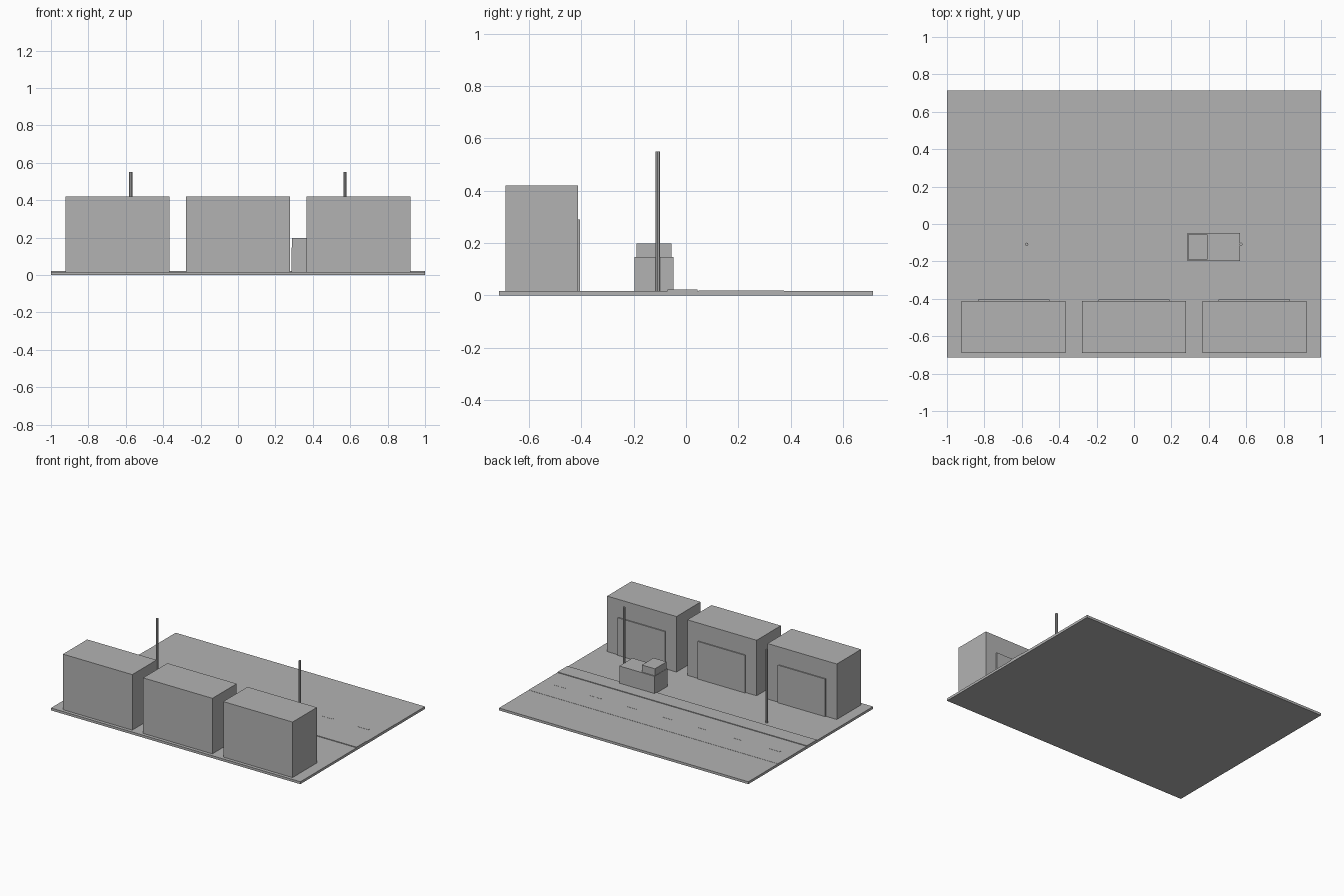
import bpy

if "Cube" in bpy.data.objects:
    bpy.data.objects.remove(bpy.data.objects["Cube"])

grey = bpy.data.materials.new("plain_grey")
grey.diffuse_color = (0.45, 0.45, 0.45, 1)
grey.use_nodes = True
grey.node_tree.nodes["Principled BSDF"].inputs["Base Color"].default_value = grey.diffuse_color


def finish(obj, name):
    obj.name = name
    obj.data.materials.append(grey)
    return obj


def box(name, x0, x1, y0, y1, z0, z1):
    bpy.ops.mesh.primitive_cube_add(
        size=1, location=((x0 + x1) / 2, (y0 + y1) / 2, (z0 + z1) / 2))
    obj = bpy.context.object
    obj.scale = (x1 - x0, y1 - y0, z1 - z0)
    bpy.ops.object.transform_apply(location=False, rotation=False, scale=True)
    return finish(obj, name)


G = 0.0175  # ground top

# Ground slab, sidewalk and road
box("ground", -1, 1, -0.714, 0.714, 0, G)
box("sidewalk", -1, 1, -0.07, 0.043, G - 0.005, 0.0225)
box("road", -1, 1, 0.048, 0.375, G - 0.005, 0.0188)

# Dashed centre line
for i in range(7):
    x = (i - 3) * 0.287
    box(f"lane_dash_{i + 1}", x - 0.044, x + 0.044, 0.201, 0.217, G, 0.0198)

# Row of garages with door panels facing the road
for i in range(3):
    x = (i - 1) * 0.643
    box(f"building_{i + 1}", x - 0.278, x + 0.278, -0.69, -0.412, G, 0.42)
    box(f"door_{i + 1}", x - 0.19, x + 0.19, -0.414, -0.404, G, 0.29)

# Lamp posts
for i, x in enumerate((-0.573, 0.572)):
    bpy.ops.mesh.primitive_cylinder_add(
        vertices=8, radius=0.0085, depth=0.55 - G, location=(x, -0.108, (0.55 + G) / 2))
    finish(bpy.context.object, f"post_{i + 1}")

# Parked vehicle
box("vehicle_body", 0.286, 0.568, -0.197, -0.047, G, 0.147)
box("vehicle_cab", 0.288, 0.393, -0.189, -0.055, 0.147, 0.198)
